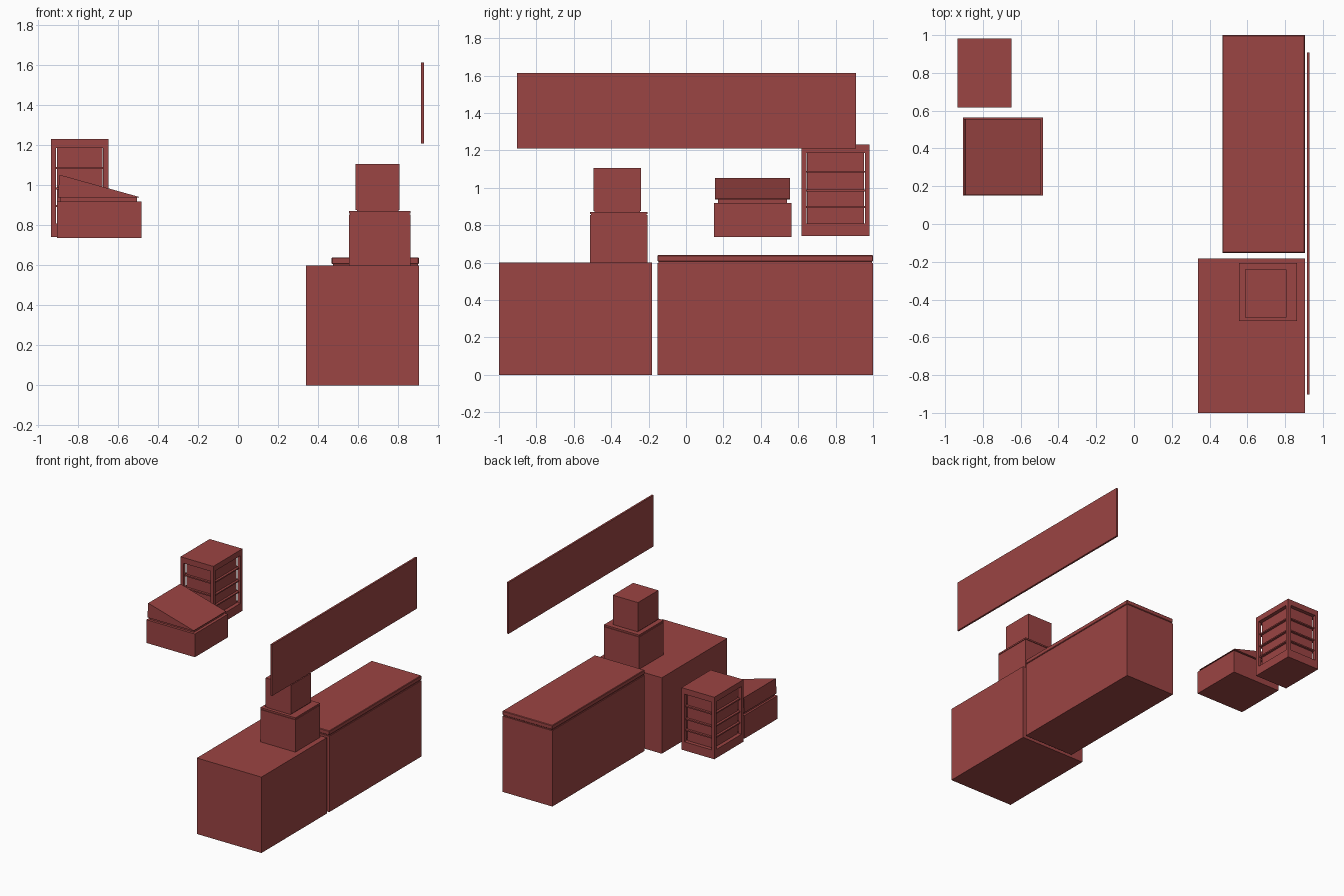
import bpy, bmesh

if "Cube" in bpy.data.objects:
    bpy.data.objects.remove(bpy.data.objects["Cube"])

mat = bpy.data.materials.new("red_paint")
mat.diffuse_color = (0.33, 0.058, 0.056, 1)
mat.use_nodes = True
mat.node_tree.nodes["Principled BSDF"].inputs["Base Color"].default_value = mat.diffuse_color


def finish(bm, name, bevel=0):
    bmesh.ops.recalc_face_normals(bm, faces=bm.faces)
    me = bpy.data.meshes.new(name)
    bm.to_mesh(me)
    bm.free()
    me.materials.append(mat)
    ob = bpy.data.objects.new(name, me)
    bpy.context.collection.objects.link(ob)
    if bevel:
        mod = ob.modifiers.new("bevel", 'BEVEL')
        mod.width, mod.segments = bevel, 1
    return ob


def prism(name, profile, y0, y1):
    """Extrude an xz profile along y."""
    bm = bmesh.new()
    face = bm.faces.new([bm.verts.new((x, y0, z)) for x, z in profile])
    ext = bmesh.ops.extrude_face_region(bm, geom=[face])["geom"]
    bmesh.ops.translate(bm, vec=(0, y1 - y0, 0),
                        verts=[g for g in ext if isinstance(g, bmesh.types.BMVert)])
    # extrusion keeps the start face as the closing cap
    return finish(bm, name)


def box(name, x, y, z, bevel=0):
    bm = bmesh.new()
    bmesh.ops.create_cube(bm, size=1)
    for v in bm.verts:
        v.co = [r[0] + (c + 0.5) * (r[1] - r[0]) for c, r in zip(v.co, (x, y, z))]
    return finish(bm, name, bevel)


def inset(r, d):
    return (r[0] + d, r[1] - d)


# Front cabinet
box("front_cabinet", (0.34, 0.905), (-1, -0.183), (0, 0.6))

# Long counter with a lid above a shadow gap
cx, cy = (0.468, 0.905), (-0.153, 1.0)
box("counter_body", cx, cy, (0, 0.599))
box("counter_gap", inset(cx, 0.006), inset(cy, 0.006), (0.599, 0.606))
box("counter_lid", cx, cy, (0.606, 0.64), 0.004)

# Stacked machine on the front cabinet
mx, my = (0.555, 0.862), (-0.514, -0.207)
box("machine_base", mx, my, (0.6, 0.855))
box("machine_gap", inset(mx, 0.005), inset(my, 0.005), (0.855, 0.859))
box("machine_lid", mx, my, (0.859, 0.871))
kx, ky = (0.588, 0.808), (-0.494, -0.24)
box("canister_foot", inset(kx, 0.006), inset(ky, 0.006), (0.871, 0.877))
box("canister", kx, ky, (0.877, 1.106))

# Wall sign panel
box("sign_panel", (0.915, 0.93), (-0.903, 0.909), (1.21, 1.615))

# Till: drawer, neck and sloping top
box("till_drawer", (-0.906, -0.482), (0.15, 0.563), (0.737, 0.92))
box("till_neck", (-0.89, -0.505), (0.17, 0.54), (0.92, 0.94))
prism("till_slope", [(-0.9, 0.938), (-0.495, 0.938), (-0.495, 0.942), (-0.893, 1.053)],
      0.154, 0.555)

# Display rack: recessed shelves on all four sides
rx, ry = (-0.935, -0.648), (0.617, 0.982)
box("rack_core", inset(rx, 0.03), inset(ry, 0.03), (0.8, 1.19))
box("rack_plinth", rx, ry, (0.742, 0.81))
box("rack_top", rx, ry, (1.187, 1.232))
post = 0.026
for i, x in enumerate([(rx[0], rx[0] + post), (rx[1] - post, rx[1])]):
    for j, y in enumerate([(ry[0], ry[0] + post), (ry[1] - post, ry[1])]):
        box(f"rack_post_{i}{j}", x, y, (0.81, 1.187))
for i, z in enumerate((0.897, 0.985, 1.086)):
    box(f"rack_shelf_{i}", inset(rx, 0.012), inset(ry, 0.012), (z - 0.005, z + 0.005))
